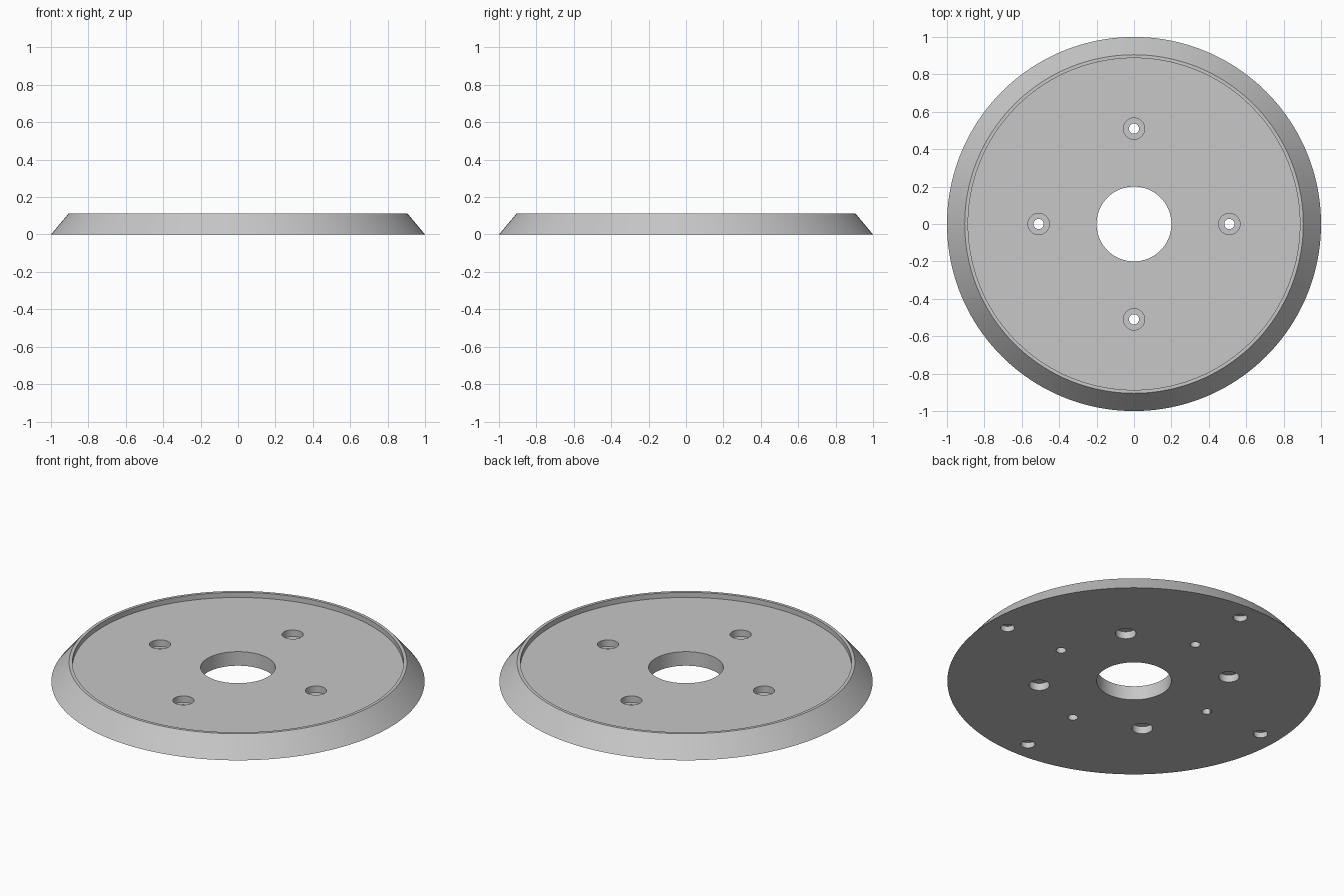
import bpy, bmesh, math
from mathutils import Vector

cube = bpy.data.objects.get("Cube")
if cube:
    bpy.data.objects.remove(cube, do_unlink=True)

# Key dimensions
TOP, FLOOR = 0.113, 0.083
HOLE_R = 0.51

grey = bpy.data.materials.new("light_grey")
grey.use_nodes = True
colour = (0.57, 0.57, 0.57, 1)
grey.diffuse_color = colour
grey.node_tree.nodes["Principled BSDF"].inputs["Base Color"].default_value = colour


def lathe(name, profile, steps, closed=False, at=(0, 0, 0)):
    """Spin an (r, z) profile around the vertical axis."""
    bm = bmesh.new()
    verts = [bm.verts.new((r, 0, z)) for r, z in profile]
    pairs = list(zip(verts, verts[1:]))
    if closed:
        pairs.append((verts[-1], verts[0]))
    edges = [bm.edges.new(p) for p in pairs]
    bmesh.ops.spin(bm, geom=verts + edges, cent=(0, 0, 0), axis=(0, 0, 1),
                   angle=math.tau, steps=steps, use_duplicate=False)
    bmesh.ops.remove_doubles(bm, verts=bm.verts, dist=1e-5)
    bmesh.ops.recalc_face_normals(bm, faces=bm.faces)
    bmesh.ops.translate(bm, verts=bm.verts, vec=Vector(at))
    mesh = bpy.data.meshes.new(name)
    bm.to_mesh(mesh)
    bm.free()
    mesh.materials.append(grey)
    obj = bpy.data.objects.new(name, mesh)
    bpy.context.collection.objects.link(obj)
    return obj


# Bevelled disc with a raised rim and a centre bore
disc = lathe("base_disc", [(0.2, 0), (1, 0), (0.905, TOP), (0.887, TOP),
                           (0.887, FLOOR), (0.2, FLOOR)], 160, closed=True)


def pocket(radius, depth):
    return [(0, -0.1), (radius, -0.1), (radius, depth), (0, depth)]


# Counterbored screw holes, open at both sides
screw = [(0, -0.1), (0.027, -0.1), (0.027, 0.045), (0.057, 0.045),
         (0.057, 0.2), (0, 0.2)]

# Each ring: name, cutter profile, ring radius, starting angle
rings = [("screw_hole", screw, HOLE_R, 0),
         ("underside_pocket", pocket(0.055, 0.043), HOLE_R, math.pi / 4),
         ("edge_pocket", pocket(0.038, 0.032), 0.885, 0)]

cutters = []
for name, profile, radius, start in rings:
    for i in range(4):
        a = start + i * math.pi / 2
        cutter = lathe(name + "_cutter", profile, 40,
                       at=(radius * math.cos(a), radius * math.sin(a), 0))
        cutter.hide_render = True
        cutters.append(cutter)
        mod = disc.modifiers.new(name, 'BOOLEAN')
        mod.operation = 'DIFFERENCE'
        mod.solver = 'EXACT'
        mod.object = cutter

# Apply the cuts and drop the cutters
bpy.ops.object.select_all(action='DESELECT')
disc.select_set(True)
bpy.context.view_layer.objects.active = disc
for mod in list(disc.modifiers):
    bpy.ops.object.modifier_apply(modifier=mod.name)
for cutter in cutters:
    bpy.data.objects.remove(cutter, do_unlink=True)

bpy.ops.object.shade_smooth_by_angle(angle=math.radians(30))
